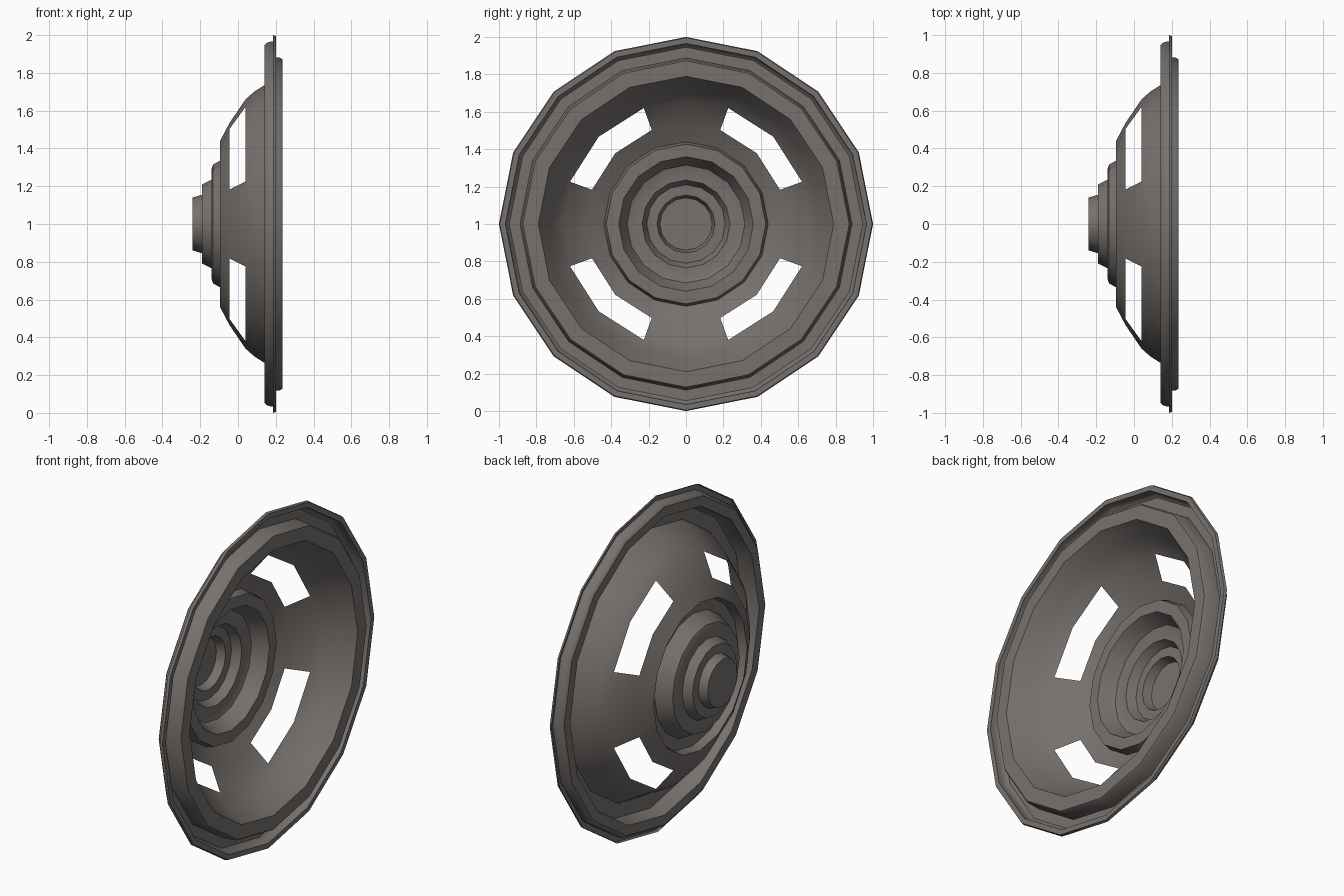
import bpy
import bmesh
from math import radians, sin, cos

if "Cube" in bpy.data.objects:
    bpy.data.objects.remove(bpy.data.objects["Cube"], do_unlink=True)

SIDES = 16

steel = bpy.data.materials.new("warm grey steel")
steel.use_nodes = True
colour = (0.185, 0.167, 0.156, 1)
steel.diffuse_color = colour
steel.node_tree.nodes["Principled BSDF"].inputs["Base Color"].default_value = colour


def window_angle(i):
    """Angle of column i, widened around the four diagonal windows."""
    nudge = {1: -2.5, 3: 2.5}.get(i % 4, 0)
    return radians(i * 360 / SIDES + nudge)


def plain_angle(i):
    return radians(i * 360 / SIDES)


def revolve(name, profile, window_row=None):
    """Turn an (x, radius) profile around the x axis into a thin sheet."""
    bm = bmesh.new()
    rings = []
    for row, (x, r) in enumerate(profile):
        if r == 0:
            rings.append([bm.verts.new((x, 0, 1))] * SIDES)
            continue
        by_window = window_row is not None and row in (window_row, window_row + 1)
        angle = window_angle if by_window else plain_angle
        rings.append([bm.verts.new((x, r * sin(angle(i)), 1 + r * cos(angle(i))))
                      for i in range(SIDES)])
    for row, (a, b) in enumerate(zip(rings, rings[1:])):
        for i in range(SIDES):
            # Leave the two columns beside each diagonal open
            if row == window_row and i % 4 in (1, 2):
                continue
            j = (i + 1) % SIDES
            corners = list(dict.fromkeys((a[i], b[i], b[j], a[j])))
            bm.faces.new(corners)
    mesh = bpy.data.meshes.new(name)
    bm.to_mesh(mesh)
    bm.free()
    mesh.materials.append(steel)
    obj = bpy.data.objects.new(name, mesh)
    bpy.context.collection.objects.link(obj)
    bpy.ops.object.select_all(action="DESELECT")
    obj.select_set(True)
    bpy.context.view_layer.objects.active = obj
    bpy.ops.object.shade_smooth_by_angle(angle=radians(35))
    return obj


# Stepped hub with a closed cap and a raised shoulder
revolve("stepped_hub", [
    (-0.24, 0), (-0.24, 0.14), (-0.19, 0.155), (-0.19, 0.21),
    (-0.14, 0.235), (-0.14, 0.29), (-0.132, 0.315), (-0.095, 0.335),
    (-0.045, 0.36), (-0.045, 0.427), (-0.095, 0.44)])

# Curved dish with four windows
revolve("windowed_dish", [
    (-0.095, 0.44), (-0.045, 0.535), (0.04, 0.66), (0.085, 0.7),
    (0.14, 0.735), (0.235, 0.79)], window_row=1)

# Rim: flat lip, outer channel and folded edge
revolve("channel_rim", [
    (0.235, 0.79), (0.235, 0.872), (0.225, 0.88), (0.14, 0.888),
    (0.14, 0.945), (0.15, 0.958), (0.17, 0.965), (0.2, 0.965),
    (0.2, 0.995), (0.185, 1.0)])
